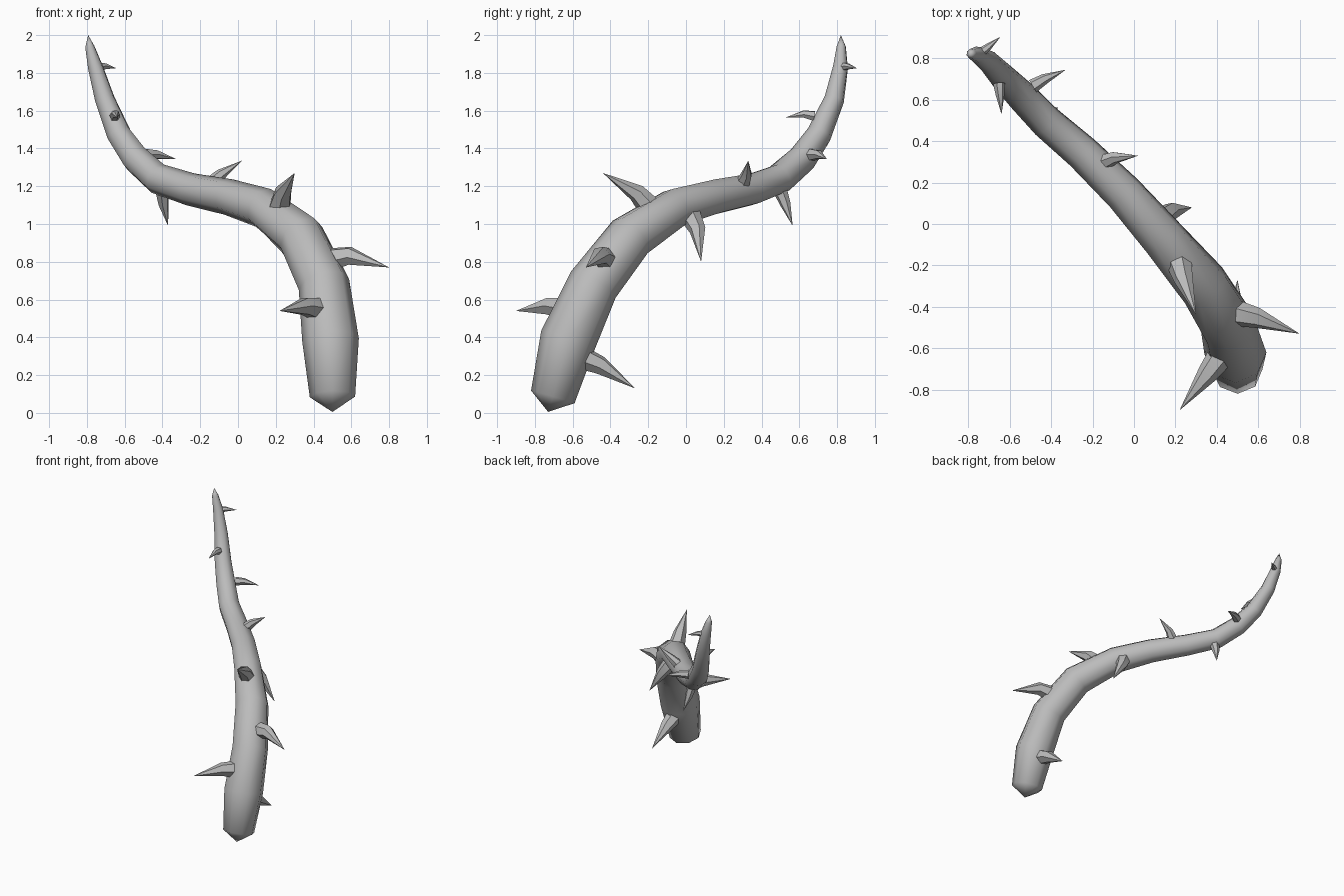
import bpy, bmesh, math
from mathutils import Vector

cube = bpy.data.objects.get("Cube")
if cube:
    bpy.data.objects.remove(cube)

grey = bpy.data.materials.new("plain_grey")
grey.use_nodes = True
grey.diffuse_color = (0.5, 0.5, 0.5, 1)
grey.node_tree.nodes["Principled BSDF"].inputs["Base Color"].default_value = (0.5, 0.5, 0.5, 1)


def tapered_tube(name, path, sides, angle):
    """Loft rings along (x, y, z, radius) stations; zero radius closes to a point."""
    pts = [Vector(p[:3]) for p in path]
    last = len(pts) - 1
    bm = bmesh.new()
    rings = []
    side = Vector((1, -1, 0.1))
    for i, (p, station) in enumerate(zip(pts, path)):
        before = (p - pts[max(i - 1, 0)]).normalized()
        after = (pts[min(i + 1, last)] - p).normalized()
        axis = (before + after).normalized()
        side = (side - axis * side.dot(axis)).normalized()
        up = axis.cross(side)
        r = station[3]
        if r == 0:
            rings.append([bm.verts.new(p)] * sides)
        else:
            turns = [2 * math.pi * k / sides for k in range(sides)]
            rings.append([bm.verts.new(p + r * (side * math.cos(t) + up * math.sin(t)))
                          for t in turns])
    for a, b in zip(rings, rings[1:]):
        for k in range(sides):
            n = (k + 1) % sides
            corners = list(dict.fromkeys((a[k], a[n], b[n], b[k])))
            bm.faces.new(corners)
    if path[0][3]:
        bm.faces.new(rings[0][::-1])
    bmesh.ops.recalc_face_normals(bm, faces=bm.faces)
    mesh = bpy.data.meshes.new(name)
    bm.to_mesh(mesh)
    bm.free()
    mesh.materials.append(grey)
    obj = bpy.data.objects.new(name, mesh)
    bpy.context.collection.objects.link(obj)
    bpy.ops.object.select_all(action='DESELECT')
    obj.select_set(True)
    bpy.context.view_layer.objects.active = obj
    bpy.ops.object.shade_smooth_by_angle(angle=math.radians(angle))
    return obj


# Curved stem, from the blunt root to the fine tip
stem = [
    (.50, -.73, .005, 0), (.50, -.705, .085, .12), (.49, -.625, .385, .15),
    (.455, -.49, .68, .137), (.335, -.295, .932, .127), (.135, -.06, 1.085, .108),
    (-.05, .15, 1.143, .096), (-.25, .345, 1.183, .087), (-.425, .495, 1.24, .082),
    (-.54, .615, 1.345, .077), (-.63, .705, 1.475, .067), (-.705, .785, 1.66, .054),
    (-.755, .818, 1.83, .041), (-.785, .822, 1.94, .025), (-.793, .82, 2.0, 0),
]
tapered_tube("stem", stem, 8, 50)

# Thorns: where each leaves the bark, and its point
thorns = [
    ((.49, -.53, .29), (.50, -.27, .13)),
    ((.41, -.65, .56), (.22, -.90, .54)),
    ((.51, -.43, .83), (.80, -.53, .77)),
    ((.22, -.20, 1.11), (.30, -.44, 1.27)),
    ((.14, .04, 1.03), (.28, .08, .80)),
    ((-.13, .31, 1.23), (.02, .33, 1.335)),
    ((-.40, .51, 1.15), (-.37, .565, .99)),
    ((-.47, .68, 1.37), (-.33, .745, 1.345)),
    ((-.65, .66, 1.58), (-.64, .53, 1.565)),
    ((-.73, .835, 1.835), (-.645, .905, 1.825)),
]


def nearest_on_stem(p):
    best = None
    for a, b in zip(stem, stem[1:]):
        a, b = Vector(a[:3]), Vector(b[:3])
        d = b - a
        t = min(max((p - a).dot(d) / d.length_squared, 0), 1)
        q = a + d * t
        if best is None or (q - p).length < (best - p).length:
            best = q
    return best


for number, (base, tip) in enumerate(thorns, 1):
    base, tip = Vector(base), Vector(tip)
    out = (base - nearest_on_stem(base)).normalized()
    length = (tip - base).length
    r = length * 0.19
    # The thorn leaves the bark squarely, then hooks toward its point
    elbow = base + (tip - base) * 0.2 + out * length * 0.09
    path = [(*(base - out * r * 0.8), r * 1.15), (*elbow, r * 0.85), (*tip, 0)]
    tapered_tube(f"thorn_{number}", path, 6, 45)
